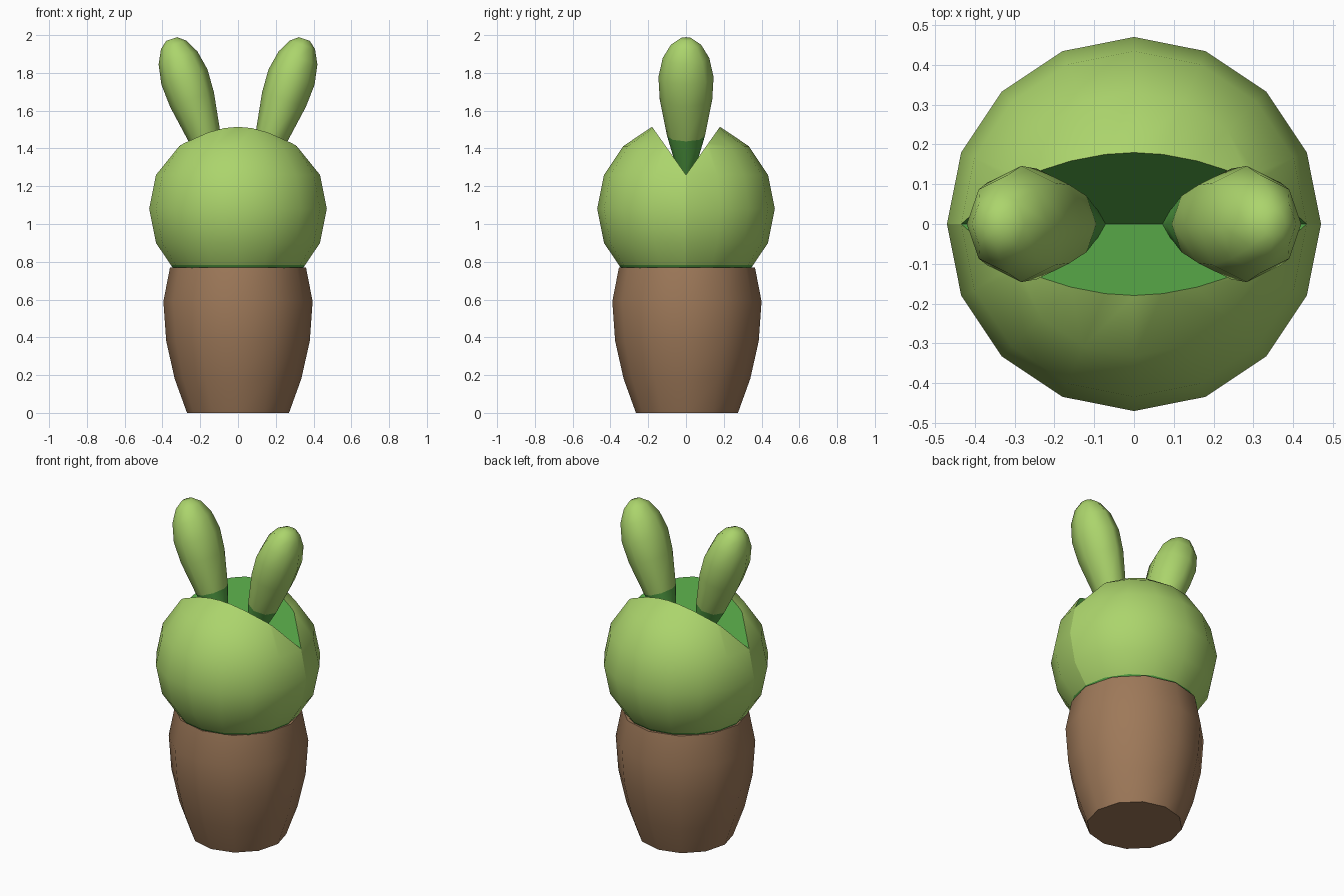
import bpy, bmesh, math
from mathutils import Matrix, Vector

if "Cube" in bpy.data.objects:
    bpy.data.objects.remove(bpy.data.objects["Cube"])


def material(name, rgb):
    m = bpy.data.materials.new(name)
    m.diffuse_color = (*rgb, 1)
    m.use_nodes = True
    m.node_tree.nodes["Principled BSDF"].inputs["Base Color"].default_value = m.diffuse_color
    return m


LIGHT = material("light_green", (0.41, 0.66, 0.15))
DEEP = material("deep_green", (0.09, 0.37, 0.06))
BROWN = material("clay_brown", (0.34, 0.19, 0.10))


def finish(bm, name, mats):
    """Smooth shading with sharp creases, then make the object."""
    bm.normal_update()
    for f in bm.faces:
        f.smooth = True
    for e in bm.edges:
        e.smooth = e.calc_face_angle(0) < math.radians(50)
    me = bpy.data.meshes.new(name)
    bm.to_mesh(me)
    bm.free()
    for m in mats:
        me.materials.append(m)
    ob = bpy.data.objects.new(name, me)
    bpy.context.collection.objects.link(ob)
    return ob


def lathe(profile, sides, sx=1.0):
    """Closed stack of rings from (height, radius) pairs."""
    bm = bmesh.new()
    rings = []
    for z, r in profile:
        rings.append([bm.verts.new((sx * r * math.cos(i * math.tau / sides),
                                    r * math.sin(i * math.tau / sides), z))
                      for i in range(sides)])
    for a, b in zip(rings, rings[1:]):
        for i in range(sides):
            j = (i + 1) % sides
            bm.faces.new((a[i], a[j], b[j], b[i]))
    bm.faces.new(rings[0][::-1])
    bm.faces.new(rings[-1])
    return bm


def cut(bm, co, no, clear=False):
    return bmesh.ops.bisect_plane(bm, geom=bm.verts[:] + bm.edges[:] + bm.faces[:],
                                  dist=1e-4, plane_co=co, plane_no=no,
                                  clear_outer=clear)


# Pot
pot = lathe([(0, .27), (.18, .335), (.38, .38), (.59, .395), (.77, .36)], 12)
bmesh.ops.translate(pot, verts=pot.verts, vec=(0, .005, 0))
finish(pot, "pot", [BROWN])

# Round body: two halves, each sloped so they leave a V-shaped cleft
for s, name in ((-1, "body_front"), (1, "body_back")):
    bm = bmesh.new()
    bmesh.ops.create_uvsphere(bm, u_segments=16, v_segments=8, radius=.47,
                              matrix=Matrix.Translation((0, 0, 1.08)))
    cut(bm, (0, 0, 1.08), (0, -s, 0), True)
    slope = Vector((0, -s * .255, .18)).normalized()
    res = cut(bm, (0, 0, 1.26), slope, True)
    lip = sorted((v for v in res["geom_cut"] if isinstance(v, bmesh.types.BMVert)),
                 key=lambda v: v.co.x)
    inner = bm.faces.new(lip)
    inner.normal_update()
    if inner.normal.dot(slope) < 0:
        inner.normal_flip()
    inner.material_index = 1
    # deep green underside next to the pot rim
    cut(bm, (0, 0, .782), (0, 0, 1))
    for f in bm.faces:
        if f.calc_center_median().z < .782:
            f.material_index = 1
    finish(bm, name, [LIGHT, DEEP])

# Two leaning ear-shaped pads with deep green bases
EAR = [(0, .03), (.12, .055), (.28, .1), (.485, .139), (.61, .146),
       (.717, .123), (.79, .08), (.822, .035)]
for s, name in ((-1, "left_pad"), (1, "right_pad")):
    bm = lathe(EAR, 8, .88)
    for f in bm.faces:
        if f.calc_center_median().z < .28:
            f.material_index = 1
    bm.transform(Matrix.Translation((s * .089, 0, 1.2)) @
                 Matrix.Rotation(s * math.radians(18.6), 4, 'Y'))
    finish(bm, name, [LIGHT, DEEP])
